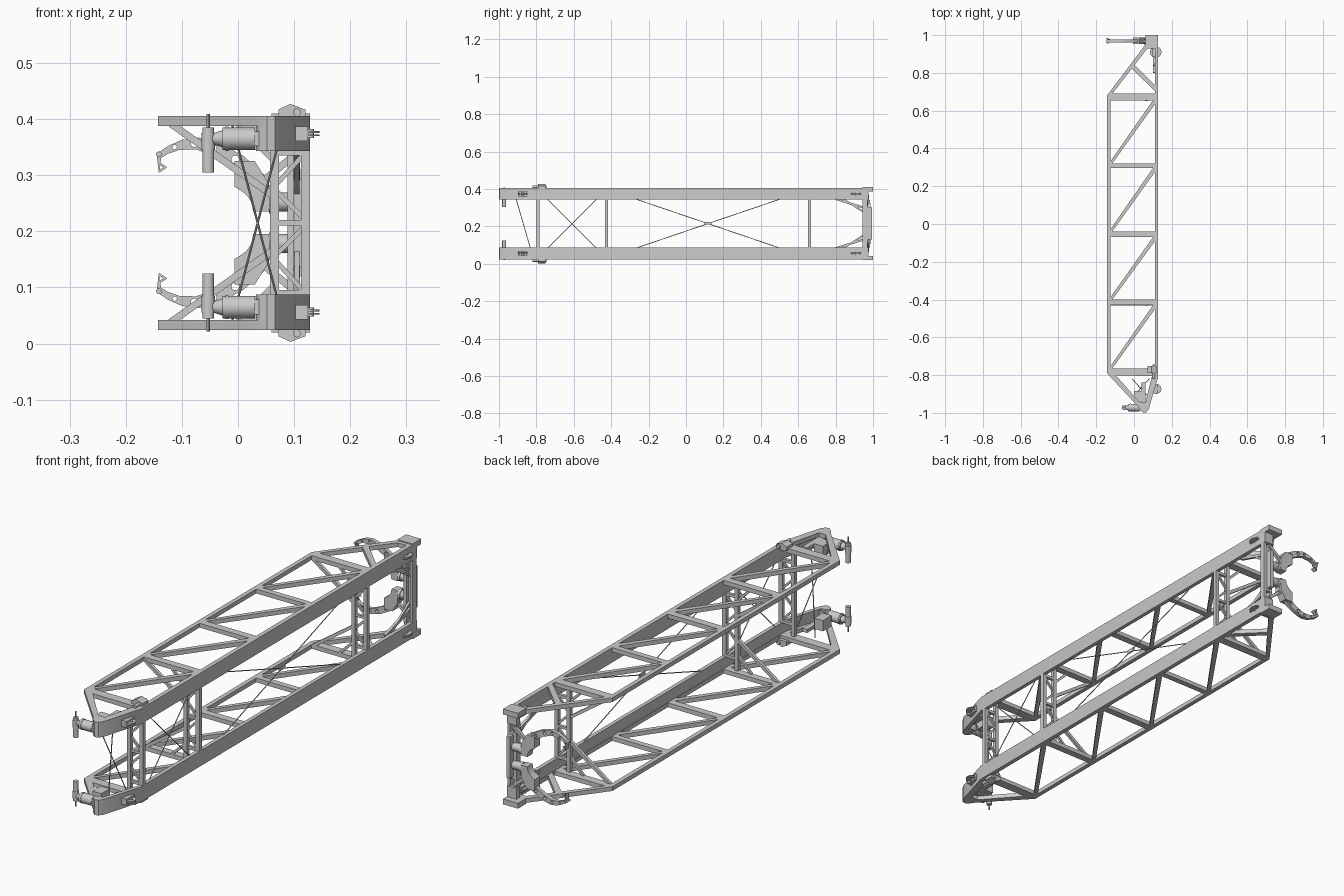
import bpy, bmesh, math
from mathutils import Vector, Matrix

if "Cube" in bpy.data.objects:
    bpy.data.objects.remove(bpy.data.objects["Cube"])

MID = 0.215  # height of the mirror plane between lower and upper frames


def finish(name, bm, mirror=True):
    bmesh.ops.remove_doubles(bm, verts=bm.verts, dist=1e-5)
    bmesh.ops.recalc_face_normals(bm, faces=bm.faces)
    bmesh.ops.translate(bm, verts=bm.verts, vec=(0, 0, -MID))
    me = bpy.data.meshes.new(name)
    bm.to_mesh(me)
    bm.free()
    me.shade_smooth()
    me.set_sharp_from_angle(angle=math.radians(30))
    ob = bpy.data.objects.new(name, me)
    ob.location.z = MID
    bpy.context.collection.objects.link(ob)
    if mirror:
        m = ob.modifiers.new("mirror", 'MIRROR')
        m.use_axis = (False, False, True)
        m.use_mirror_merge = False
    return ob


def plate(name, loops, lo, hi, axis='z', mirror=True):
    """Flat plate: first loop is the outline, the rest are holes."""
    cu = bpy.data.curves.new(name + "_profile", 'CURVE')
    cu.dimensions, cu.fill_mode, cu.extrude = '2D', 'BOTH', (hi - lo) / 2
    for loop in loops:
        sp = cu.splines.new('POLY')
        sp.points.add(len(loop) - 1)
        for p, (u, v) in zip(sp.points, loop):
            p.co = (u, v, 0, 1)
        sp.use_cyclic_u = True
    tmp = bpy.data.objects.new(name + "_profile", cu)
    bpy.context.collection.objects.link(tmp)
    dg = bpy.context.evaluated_depsgraph_get()
    me = bpy.data.meshes.new_from_object(tmp.evaluated_get(dg))
    bm = bmesh.new()
    bm.from_mesh(me)
    bpy.data.objects.remove(tmp)
    bpy.data.curves.remove(cu)
    bpy.data.meshes.remove(me)
    c = (lo + hi) / 2
    for vt in bm.verts:
        u, v, w = vt.co
        w += c
        vt.co = {'z': (u, v, w), 'y': (u, w, v), 'x': (w, u, v)}[axis]
    return finish(name, bm, mirror)


def box(name, x, y, z, mirror=True):
    bm = bmesh.new()
    bmesh.ops.create_cube(bm, size=1)
    for v in bm.verts:
        v.co = [(a[0] + a[1]) / 2 + c * (a[1] - a[0]) for a, c in zip((x, y, z), v.co)]
    return finish(name, bm, mirror)


def rod(name, p, q, r, r2=None, seg=24, mirror=True):
    p, q = Vector(p), Vector(q)
    bm = bmesh.new()
    rot = (q - p).to_track_quat('Z', 'Y').to_matrix().to_4x4()
    if seg == 4:  # square bar with sides aligned to the axes
        rot = rot @ Matrix.Rotation(math.pi / 4, 4, 'Z')
    bmesh.ops.create_cone(bm, cap_ends=True, segments=seg, radius1=r,
                          radius2=r if r2 is None else r2, depth=(q - p).length,
                          matrix=Matrix.Translation((p + q) / 2) @ rot)
    return finish(name, bm, mirror)


def ring(cx, cy, r, n=16):
    return [(cx + r * math.cos(i * math.tau / n), cy + r * math.sin(i * math.tau / n)) for i in range(n)]


# Truss frames, top and bottom, with triangular openings
outline = [(.128, .97), (.06, .95), (-.143, .68), (-.143, -.79), (.02, -.965), (.038, -.99),
           (.052, -1), (.066, -.997), (.078, -.98), (.128, -.81)]
holes = [[(-.115, .69), (.11, .69), (.11, .705), (-.012, .822)],
         [(.003, .842), (.11, .735), (.11, .93), (.072, .93)],
         [(-.095, -.802), (.095, -.805), (.06, -.945), (.03, -.945)]]
for lo, hi in [(.32, .655), (-.04, .296), (-.40, -.07), (-.765, -.43)]:
    holes += [[(-.125, lo + .012), (-.125, hi), (.10, hi)],
              [(-.115, lo), (.11, lo), (.11, hi - .022)]]
plate("truss_frame", [outline] + holes, .388, .4055)

# Deep side rails wrapping round the nose
plate("side_rail", [[(.128, .97), (.128, -.81), (.078, -.98), (.066, -.997), (.052, -1),
                     (.038, -.99), (.032, -.975), (.045, -.965), (.064, -.965),
                     (.112, -.81), (.112, .97)]], .343, .405)

# Back end caps and posts
box("back_cap", (.06, .128), (.945, 1), (.388, .41))
box("back_block", (.085, .128), (.95, .975), (.343, .39))
box("back_post_outer", (.117, .128), (.945, .97), (.08, .35), False)
box("back_post_inner", (.088, .1), (.945, .97), (.08, .35), False)
box("back_mount_plate", (.1, .116), (.965, .995), (.13, .30), False)
box("back_mount_rim", (.094, .12), (.958, .972), (.12, .31), False)
rod("back_strut", (.105, .80, .347), (.105, .96, .297), .008, seg=4)
rod("back_strut_low", (.105, .84, .347), (.105, .96, .27), .006, seg=4)

# Ladder portals joining the two frames
for i, y in enumerate((-.79, -.425, .66)):
    n = f"portal_{i}"
    for x in (.065, .12):
        box(n + "_post", (x - .008, x + .008), (y - .008, y + .008), (.04, .39), False)
    box(n + "_rung", (.065, .12), (y - .006, y + .006), (.21, .22), False)
    box(n + "_upper_rung", (.065, .12), (y - .006, y + .006), (.335, .347))
    rod(n + "_diagonal", (.065, y, .275), (.12, y, .22), .006, seg=4)
    rod(n + "_upper_diagonal", (.065, y, .28), (.12, y, .34), .006, seg=4)
    if i:
        rod(n + "_knee", (-.12, y, .392), (.065, y, .262), .009, seg=4)
        rod(n + "_short_knee", (.0, y, .39), (.065, y, .325), .007, seg=4)

# Thin crossed tension rods
for y0, y1 in ((-.74, -.48), (-.265, .50)):
    rod("cross_rod_a", (.116, y0, .345), (.116, y1, .085), .002, seg=8, mirror=False)
    rod("cross_rod_b", (.116, y1, .345), (.116, y0, .085), .002, seg=8, mirror=False)
box("cross_rod_joint", (.113, .119), (.10, .137), (.209, .224), False)
rod("nose_rod_a", (-.01, -.92, .388), (.08, -.82, .042), .002, seg=8, mirror=False)
rod("nose_rod_b", (.08, -.92, .388), (-.01, -.82, .042), .002, seg=8, mirror=False)

# Lugs above and below the front portal
plate("lug", [[(.072, .40), (.072, .417), (.093, .427), (.12, .417), (.12, .40)]],
      -.79, -.752, 'y')
rod("lug_pin", (.105, -.82, .412), (.105, -.745, .412), .007)

# Guide sheaves in the rails
for y, r in ((-.873, .026), (.91, .03)):
    x = .119 if y < 0 else .115
    for z in (.371, .377):
        rod("sheave_disc", (x, y, z - .0015), (x, y, z + .0015), r, seg=32)
    rod("sheave_pin", (x + .01, y, .366), (x + .01, y, .382), .006)
    box("sheave_housing", (x - .018, x + .006), (y - .025, y + .025), (.361, .387))

# Nose actuators
Y = -.972
rod("motor", (-.028, Y, .365), (.03, Y, .365), .02, seg=32)
rod("motor_collar", (-.022, Y, .365), (-.017, Y, .365), .0215, seg=32)
rod("motor_neck", (-.05, Y, .365), (-.025, Y, .365), .008, .016)
box("motor_gearbox", (.03, .045), (Y - .016, Y + .016), (.352, .378))
box("motor_mount", (.044, .07), (Y - .016, Y + .016), (.35, .38))
rod("plunger_body", (-.053, Y, .305), (-.053, Y, .385), .0105)
rod("plunger_rod", (-.053, Y, .385), (-.053, Y, .409), .003, seg=12)
rod("plunger_collar", (-.053, Y, .345), (-.053, Y, .375), .012)
box("nose_box", (.0, .04), (-.94, -.885), (.345, .389))
box("nose_web", (.04, .062), (-.965, -.84), (.375, .389))

# Gripper arms at the back: curved, pierced fingers with a hooked tip
arm = [(-.145, .338), (-.125, .352), (-.10, .363), (-.07, .367), (-.03, .356), (.01, .334),
       (.05, .298), (.06, .27), (.03, .272), (-.005, .312), (-.04, .333), (-.075, .346),
       (-.105, .345), (-.125, .338), (-.14, .329)]
plate("gripper_arm", [arm, ring(-.113, .350, .004), ring(-.078, .356, .006),
                      ring(-.045, .348, .007), ring(-.005, .328, .007)], .962, .978, 'y')
rod("finger_pivot", (-.141, .955, .337), (-.141, .985, .337), .005)
plate("finger_tip", [[(-.145, .337), (-.137, .335), (-.138, .322), (-.126, .314), (-.141, .304)],
                     [(-.140, .318), (-.133, .314), (-.139, .310)]], .960, .980, 'y')
plate("gripper_palm", [[(-.006, .325), (.03, .325), (.055, .285), (.055, .235), (.027, .235),
                        (.024, .252), (.015, .265), (.003, .274), (-.006, .279)]],
      .953, .987, 'y')
rod("gripper_motor", (.063, .968, .252), (.10, .968, .252), .017)
rod("gripper_motor_flange", (.055, .968, .252), (.066, .968, .252), .02)
rod("gripper_brace", (.045, .968, .29), (.10, .968, .335), .009, seg=4)
